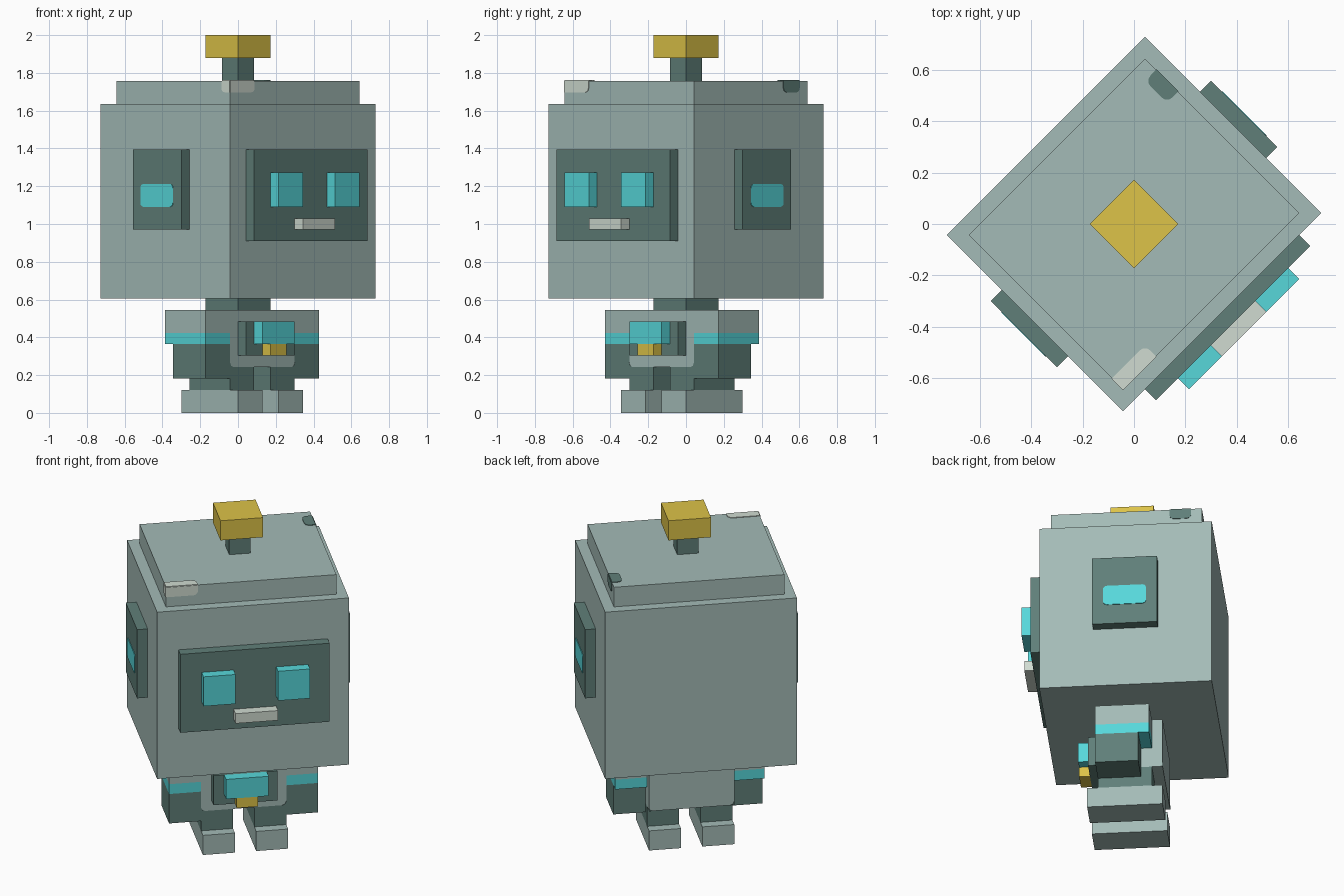
import bpy, bmesh, math
from mathutils import Matrix, Vector

if "Cube" in bpy.data.objects:
    bpy.data.objects.remove(bpy.data.objects["Cube"])

G = 2 / 33                                   # grid unit: the model is 33 units tall
TURN = Matrix.Rotation(math.pi / 4, 4, 'Z')  # whole figure faces a diagonal


def srgb(r, g, b):
    def f(c):
        c /= 255
        return c / 12.92 if c <= 0.04045 else ((c + 0.055) / 1.055) ** 2.4
    return (f(r), f(g), f(b), 1)


def material(name, *rgb):
    m = bpy.data.materials.new(name)
    m.diffuse_color = srgb(*rgb)
    m.use_nodes = True
    m.node_tree.nodes["Principled BSDF"].inputs["Base Color"].default_value = m.diffuse_color
    return m


SHELL = material("pale_grey_green", 164, 187, 183)
DARK = material("dark_grey_green", 96, 127, 121)
CYAN = material("cyan", 87, 215, 218)
GOLD = material("gold", 221, 195, 72)
CREAM = material("cream_grey", 208, 219, 209)


def finish(name, bm, mat):
    bmesh.ops.recalc_face_normals(bm, faces=bm.faces)
    bmesh.ops.transform(bm, matrix=TURN @ Matrix.Scale(G, 4), verts=bm.verts)
    me = bpy.data.meshes.new(name)
    bm.to_mesh(me)
    bm.free()
    me.materials.append(mat)
    ob = bpy.data.objects.new(name, me)
    bpy.context.collection.objects.link(ob)
    return ob


def box(name, mat, x, y, z):
    """Box from (min, max) ranges in grid units."""
    bm = bmesh.new()
    bmesh.ops.create_cube(bm, size=1)
    for v in bm.verts:
        v.co = [r[0] if c < 0 else r[1] for c, r in zip(v.co, (x, y, z))]
    return finish(name, bm, mat)


def plate(name, mat, axis, level, side, corners, thick=0.06):
    """Thin painted patch across an axis; corners are (a, b, radius)."""
    pts = []
    n = len(corners)
    for i, (a, b, r) in enumerate(corners):
        p = Vector((a, b))
        if r == 0:
            pts.append(p)
            continue
        d0 = (Vector(corners[i - 1][:2]) - p).normalized() * r
        d1 = (Vector(corners[(i + 1) % n][:2]) - p).normalized() * r
        for k in range(4):
            t = k / 3 * math.pi / 2
            pts.append(p + d0 * (1 - math.sin(t)) + d1 * (1 - math.cos(t)))
    bm = bmesh.new()

    def ring(h):
        out = []
        for p in pts:
            co = [p.x, p.y]
            co.insert(axis, h)
            out.append(bm.verts.new(co))
        return out
    lo, hi = ring(level), ring(level + side * thick)
    bm.faces.new(lo)
    bm.faces.new(hi)
    for i in range(len(pts)):
        j = (i + 1) % len(pts)
        bm.faces.new((lo[i], lo[j], hi[j], hi[i]))
    return finish(name, bm, mat)


def rect(a0, a1, b0, b1, r00=0, r10=0, r11=0, r01=0):
    return [(a0, b0, r00), (a1, b0, r10), (a1, b1, r11), (a0, b1, r01)]


# Head, lid and antenna
box("head", SHELL, (-9, 9), (-8, 8), (10, 27))
box("head_lid", SHELL, (-8, 8), (-7, 7), (27, 29))
box("antenna_stem", DARK, (-1, 1), (-1, 1), (29, 31))
box("antenna_tip", GOLD, (-2, 2), (-2, 2), (31, 33))

# Face
box("face_screen", DARK, (-7, 7), (-9, -8), (15, 23))
box("mouth", CREAM, (-2, 2), (-10, -9), (16, 17))

# Torso with chest unit
box("neck", DARK, (-2, 2), (-2, 2), (9, 10))
box("torso", SHELL, (-4, 4), (-3, 3), (4, 9))
box("chest_panel", DARK, (-3, 3), (-4, -3), (5, 8))
box("chest_light", CYAN, (-2, 2), (-5, -4), (6, 8))
box("chest_button", GOLD, (-1, 1), (-5, -4), (5, 6))

# Mirrored parts
for s, tag in ((-1, "left"), (1, "right")):
    def span(a, b):
        return (min(s * a, s * b), max(s * a, s * b))

    box(tag + "_eye", CYAN, span(2, 5), (-10, -9), (18, 21))
    box(tag + "_ear", DARK, span(9, 10), (-3, 3), (16, 23))
    plate(tag + "_ear_light", CYAN, 0, s * 10, s,
          rect(-2, 2, 18, 20, 0.35, 0.35, 0.35, 0.35))
    box(tag + "_shoulder", SHELL, span(4, 7), (-3, 2), (7, 9))
    box(tag + "_shoulder_stripe", CYAN, span(4, 7), (-3, 2), (6, 7))
    box(tag + "_arm", DARK, span(4, 7), (-3, 1), (3, 6))
    box(tag + "_leg", DARK, span(1, 4), (-3, 2), (2, 4))
    box(tag + "_foot", SHELL, span(1, 4), (-4, 3), (0, 2))
    # Dark worn corners on the lower torso
    for y, d in ((-3, -1), (3, 1)):
        plate(tag + "_torso_corner", DARK, 1, y, d,
              [(s * 4, 4, 0), (s * 3.6, 4, 0), (s * 3.88, 4.12, 0), (s * 4, 4.4, 0)], 0.03)

# Cream patch wrapped over the front left lid corner
plate("cream_patch_top", CREAM, 2, 29, 1, rect(-8, -5, -7, -6, 0, 0, 0.5, 0))
plate("cream_patch_front", CREAM, 1, -7, -1, rect(-8, -5, 28, 29, 0, 0.4, 0, 0))
plate("cream_patch_side", CREAM, 0, -8, -1, rect(-7, -6, 28, 29, 0, 0.4, 0, 0))

# Dark patch folded over the right lid edge
plate("dark_patch_top", DARK, 2, 29, 1, rect(7, 8, 4, 6, 0.5, 0, 0, 0.5))
plate("dark_patch_side", DARK, 0, 8, 1, rect(4, 6, 28, 29, 0.4, 0.4, 0, 0))
